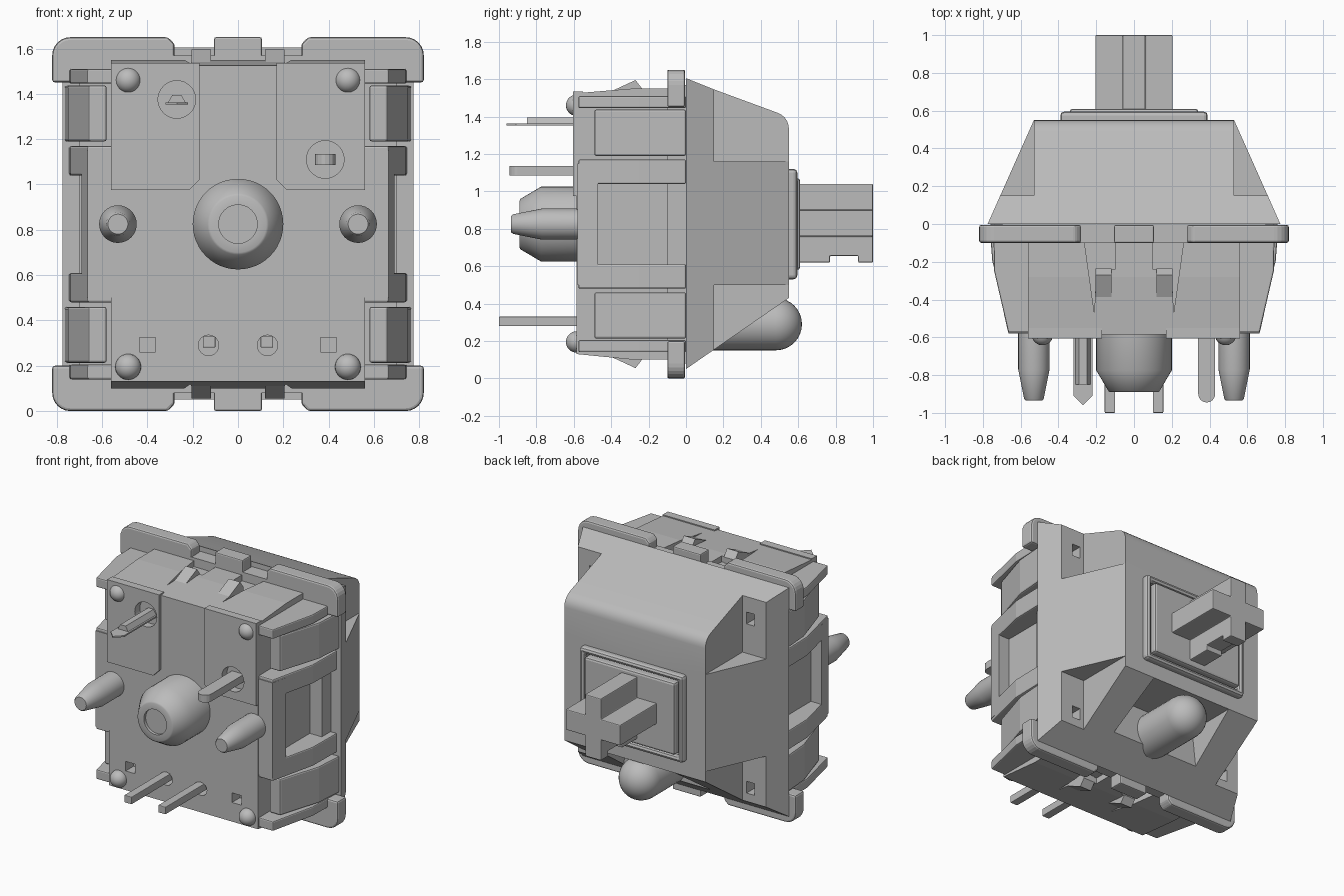
import bpy, bmesh, math
from mathutils import Matrix, Vector

cube = bpy.data.objects.get("Cube")
if cube:
    bpy.data.objects.remove(cube)

grey = bpy.data.materials.new("plain_grey")
grey.use_nodes = True
COLOUR = (0.5, 0.5, 0.5, 1)
grey.diffuse_color = COLOUR
grey.node_tree.nodes["Principled BSDF"].inputs["Base Color"].default_value = COLOUR
H = 1.65  # overall height, used to reflect parts top to bottom


def finish(name, bm, bevel=0, smooth=False):
    bmesh.ops.recalc_face_normals(bm, faces=bm.faces)
    mesh = bpy.data.meshes.new(name)
    bm.to_mesh(mesh)
    bm.free()
    ob = bpy.data.objects.new(name, mesh)
    bpy.context.collection.objects.link(ob)
    mesh.materials.append(grey)
    if bevel:
        mod = ob.modifiers.new("soft_edges", 'BEVEL')
        mod.width, mod.segments = bevel, 2
    if smooth:
        activate(ob)
        bpy.ops.object.shade_smooth_by_angle(angle=math.radians(35))
    return ob


def activate(ob):
    bpy.ops.object.select_all(action='DESELECT')
    ob.select_set(True)
    bpy.context.view_layer.objects.active = ob


def prism(name, axis, pts, a, b, bevel=0, smooth=False):
    """Extrude a 2D outline from a to b along an axis (outline uses the other two axes in order)."""
    bm = bmesh.new()
    k = "xyz".index(axis)
    verts = []
    for p in pts:
        c = list(p)
        c.insert(k, a)
        verts.append(bm.verts.new(c))
    face = bm.faces.new(verts)
    ext = bmesh.ops.extrude_face_region(bm, geom=[face])
    move = Vector([b - a if i == k else 0 for i in range(3)])
    bmesh.ops.translate(bm, vec=move, verts=[v for v in ext["geom"] if isinstance(v, bmesh.types.BMVert)])
    return finish(name, bm, bevel, smooth)


def box(name, x, y, z, bevel=0):
    return prism(name, 'z', [(x[0], y[0]), (x[1], y[0]), (x[1], y[1]), (x[0], y[1])], z[0], z[1], bevel)


def lathe(name, x, z, profile, n=32):
    """Spin a (radius, y) profile about an axis along y."""
    bm = bmesh.new()
    vs = [bm.verts.new((r, y, 0)) for r, y in profile]
    es = [bm.edges.new(e) for e in zip(vs, vs[1:])]
    bmesh.ops.spin(bm, geom=vs + es, axis=(0, 1, 0), cent=(0, 0, 0), angle=math.tau, steps=n)
    bmesh.ops.remove_doubles(bm, verts=bm.verts, dist=0.0005)
    bmesh.ops.translate(bm, vec=(x, 0, z), verts=bm.verts)
    return finish(name, bm, smooth=True)


def ball(name, x, y, z, r):
    bm = bmesh.new()
    bmesh.ops.create_uvsphere(bm, u_segments=24, v_segments=14, radius=r,
                              matrix=Matrix.Translation((x, y, z)))
    return finish(name, bm, smooth=True)


def boolean(ob, tool, op='DIFFERENCE'):
    mod = ob.modifiers.new("cut", 'BOOLEAN')
    mod.operation, mod.object, mod.solver = op, tool, 'EXACT'
    activate(ob)
    bpy.ops.object.modifier_apply(modifier=mod.name)
    bpy.data.objects.remove(tool)


def soften(ob, width):
    mod = ob.modifiers.new("soft_edges", 'BEVEL')
    mod.width, mod.segments = width, 2


def flip(top, *zs):
    """Heights at the top end, or reflected to the bottom end, in rising order."""
    return sorted(z if top else H - z for z in zs)


# Upper housing: side profile crossed with a tapering plan
arc = [(0.46 + 0.09 * math.sin(t), 1.335 + 0.09 * math.cos(t))
       for t in (math.radians(20 + 14 * i) for i in range(6))]
upper = prism("upper_housing", 'x', [(0, 0.05), (0, 1.605), (0.15, 1.545)] + arc + [(0.55, 0.43)], -0.9, 0.9)
boolean(upper, prism("plan", 'z', [(-0.775, 0), (0.775, 0), (0.53, 0.55), (-0.53, 0.55)], -0.1, 1.8), 'INTERSECT')
for s in (-1, 1):
    for z in ((1.16, 1.9), (-0.2, 0.5)):
        boolean(upper, box("notch", sorted((s * 0.53, s)), (0.15, 0.7), z))
        lo, hi = flip(z[0] > 1, 1.36, 1.44)
        boolean(upper, box("vent", sorted((s * 0.56, s * 0.62)), (0.05, 0.7), (lo, hi)))
boolean(upper, prism("lamp_recess", 'y', [(-0.36, -0.1), (0.36, -0.1), (0.3, 0.43), (-0.3, 0.43)], 0.2, 0.7))
boolean(upper, box("stem_well", (-0.36, 0.36), (0.48, 0.7), (0.55, 1.1)))
activate(upper)
bpy.ops.object.shade_smooth_by_angle(angle=math.radians(20))

# Lamp
dome = [(0.14 * math.cos(t), 0.48 + 0.14 * math.sin(t)) for t in (math.pi / 16 * i for i in range(9))]
lathe("lamp", 0, 0.29, [(0, 0.12), (0.14, 0.12)] + dome)

# Raised frame around the stem and the stem plate
frame = box("stem_frame", (-0.39, 0.39), (0.5, 0.595), (0.53, 1.12), 0.02)
boolean(frame, box("opening", (-0.35, 0.35), (0.4, 0.7), (0.57, 1.08)))
box("stem_plate", (-0.34, 0.34), (0.45, 0.61), (0.58, 1.07), 0.015)

# Cross-shaped stem with a notch under its lower arm
cross = [(-0.205, 0.76), (-0.06, 0.76), (-0.06, 0.62), (0.06, 0.62), (0.06, 0.76), (0.205, 0.76),
         (0.205, 0.9), (0.06, 0.9), (0.06, 1.04), (-0.06, 1.04), (-0.06, 0.9), (-0.205, 0.9)]
stem = prism("cross_stem", 'y', cross, 0.58, 1.0)
boolean(stem, box("stem_notch", (-0.2, 0.2), (0.77, 0.92), (0.5, 0.655)))
soften(stem, 0.006)

# Flange core, rounded corner pieces and middle tabs
box("flange_core", (-0.7, 0.7), (-0.1, 0), (0.08, 1.57))
for top in (True, False):
    end = "top" if top else "bottom"
    for s in (-1, 1):
        side = "left" if s > 0 else "right"
        pts = [(0.28, 1.45), (0.82, 1.45)]
        pts += [(0.74 + 0.08 * math.cos(t), 1.57 + 0.08 * math.sin(t)) for t in (math.pi / 12 * i for i in range(7))]
        pts += [(0.31, 1.65), (0.28, 1.62)]
        prism(f"flange_corner_{end}_{side}", 'y', [(s * x, z if top else H - z) for x, z in pts], -0.1, -0.005, 0.012)
    box(f"flange_tab_{end}", (-0.105, 0.105), (-0.1, -0.005), flip(top, 1.45, 1.65), 0.008)

# Lower housing core with grooves along its two ends
lower = prism("lower_housing", 'x', [(-0.585, 0.13), (-0.28, 0.1), (0, 0.1), (0, 1.55), (-0.28, 1.55),
                                     (-0.585, 1.525)], -0.56, 0.56)
for s in (-1, 1):
    for top in (True, False):
        groove = [(s * 0.1, 0.1), (s * 0.29, 0.1), (s * 0.21, -0.47), (s * 0.2, -0.24), (s * 0.1, -0.24)]
        boolean(lower, prism("groove", 'z', groove, *flip(top, 1.51, 1.8)))
        boolean(lower, box("socket", sorted((s * 0.365, s * 0.435)), (-0.7, -0.5), (0.26, 0.325)))
    boolean(lower, lathe("lamp_hole", s * 0.13, 0.29, [(0, -0.7), (0.045, -0.7), (0.045, -0.5), (0, -0.5)]))

# Raised pads on the front, each with a pin well
for s, hx, hz in ((-1, -0.27, 1.375), (1, 0.385, 1.11)):
    side = "left" if s > 0 else "right"
    pts = [(0.56, 0.975), (0.56, 1.535), (0.17, 1.535), (0.17, 1.02), (0.215, 0.975)]
    pad = prism(f"front_pad_{side}", 'y', [(s * x, z) for x, z in pts], -0.605, -0.55)
    well = [(0, -0.7), (0.083, -0.7), (0.083, -0.5), (0, -0.5)]
    boolean(pad, lathe("pin_well", hx, hz, well))
    boolean(lower, lathe("pin_well", hx, hz, [(r, y - 0.05) for r, y in well]))

# Side rails, pocket frames, clip legs, prongs and front studs
for s in (-1, 1):
    side = "left" if s > 0 else "right"
    rail = [(s * x, y) for x, y in ((0.5, 0), (0.745, 0), (0.74, -0.25), (0.665, -0.575), (0.5, -0.575))]
    leg = [(s * x, y) for x, y in ((0.58, 0), (0.765, 0), (0.75, -0.2), (0.66, -0.49), (0.58, -0.49))]
    for top in (True, False):
        tag = ("top_" if top else "bottom_") + side
        prism(f"end_rail_{tag}", 'z', rail, *flip(top, 1.445, 1.51), 0.008)
        prism(f"pocket_rail_{tag}", 'z', rail, *flip(top, 1.04, 1.17), 0.008)
        prism(f"clip_leg_{tag}", 'z', leg, *flip(top, 1.19, 1.437), 0.01)
        prong = [(y, z if top else H - z) for y, z in ((-0.4, 1.5), (-0.4, 1.535), (-0.27, 1.595),
                                                       (-0.235, 1.55), (-0.235, 1.5))]
        prism(f"prong_{tag}", 'x', prong, s * 0.12, s * 0.205)
        ball(f"stud_{tag}", s * 0.485, -0.585, 1.46 if top else 0.195, 0.057)
    front = [(s * x, y) for x, y in ((0.5, -0.47), (0.69, -0.47), (0.665, -0.58), (0.5, -0.58))]
    prism(f"pocket_front_bar_{side}", 'z', front, 0.5, 1.15)
    box(f"pocket_floor_{side}", sorted((s * 0.5, s * 0.61)), (-0.5, 0), (0.5, 1.15))
    lathe(f"guide_peg_{side}", s * 0.53, 0.825, [(0, -0.5), (0.083, -0.5), (0.083, -0.77), (0.052, -0.925),
                                                (0.044, -0.935), (0, -0.935)])
    box(f"lamp_pin_{side}", sorted((s * 0.1, s * 0.155)), (-1.0, 0.15), (0.28, 0.33), 0.004)

# Centre post with a shallow dimple
lathe("centre_post", 0, 0.825, [(0, -0.5), (0.2, -0.5), (0.2, -0.775), (0.135, -0.885), (0.125, -0.89),
                                (0.085, -0.89), (0.085, -0.87), (0, -0.87)], 48)

# Contact pins
blade = [(-0.32, -0.5), (-0.32, -0.91), (-0.27, -0.96), (-0.22, -0.91), (-0.22, -0.5)]
prism("contact_pin_flat", 'z', blade, 1.352, 1.362)
ridge = [(-0.31, 1.36), (-0.23, 1.36), (-0.25, 1.395), (-0.29, 1.395)]
prism("contact_pin_ridge", 'y', ridge, -0.85, -0.5)
tip = [(0.385 + 0.045 * math.cos(t), -0.9 - 0.045 * math.sin(t)) for t in (math.pi / 8 * i for i in range(9))]
prism("contact_pin_bar", 'z', [(0.43, -0.5)] + tip + [(0.34, -0.5)], 1.085, 1.135)
